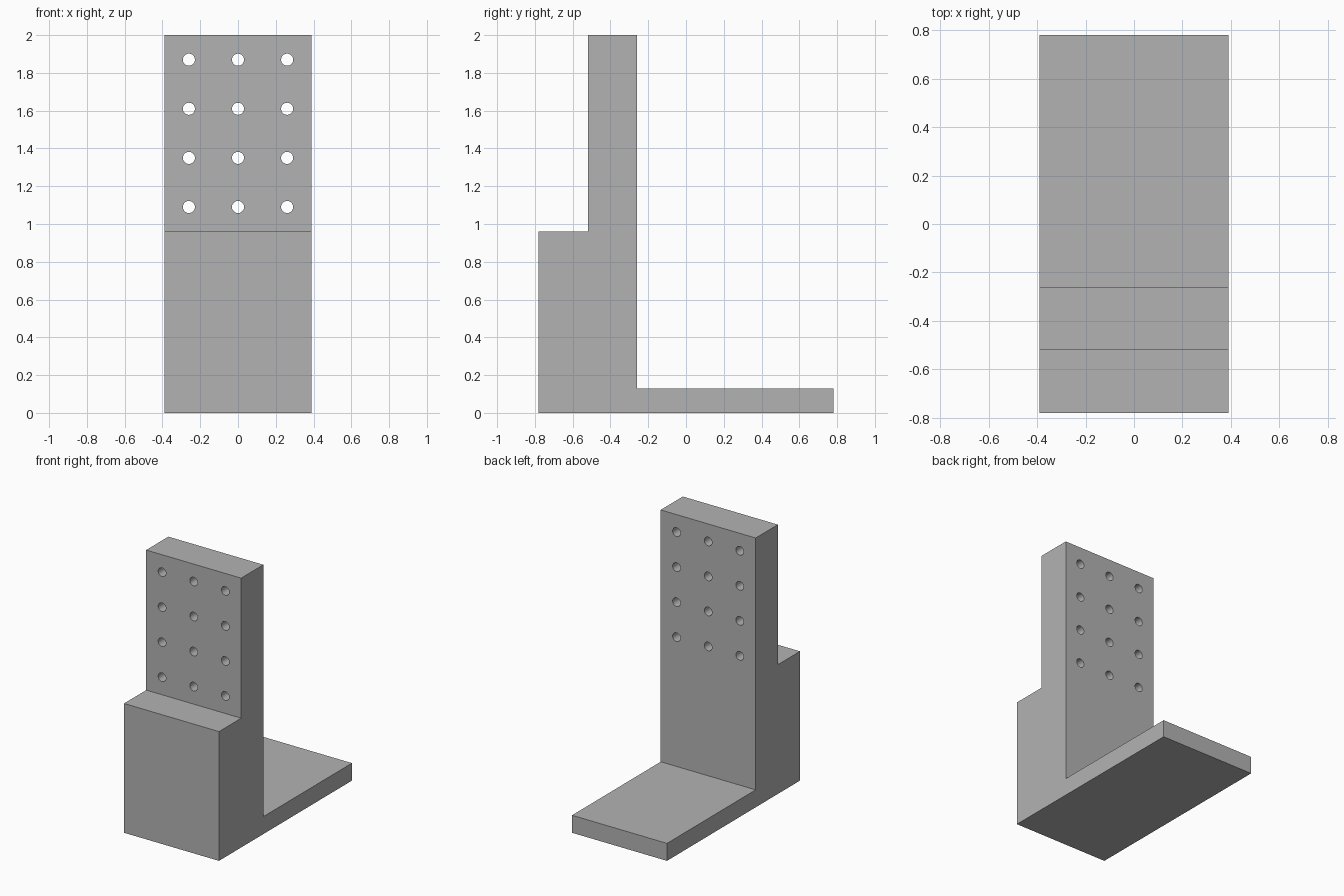
import bpy, bmesh
from math import radians
from mathutils import Matrix, Vector

if "Cube" in bpy.data.objects:
    bpy.data.objects.remove(bpy.data.objects["Cube"], do_unlink=True)

HALF_W = 0.39
PLATE_FRONT, PLATE_BACK = -0.52, -0.26

# Plain grey material
grey = bpy.data.materials.new("plain grey")
grey.use_nodes = True
colour = (0.45, 0.45, 0.45, 1)
grey.diffuse_color = colour
grey.node_tree.nodes["Principled BSDF"].inputs["Base Color"].default_value = colour


def add_object(name, bm):
    bmesh.ops.recalc_face_normals(bm, faces=bm.faces)
    mesh = bpy.data.meshes.new(name)
    bm.to_mesh(mesh)
    bm.free()
    mesh.materials.append(grey)
    obj = bpy.data.objects.new(name, mesh)
    bpy.context.collection.objects.link(obj)
    return obj


# Bracket body: stepped side profile (y, z) swept across the width
profile = [(-0.78, 0), (0.78, 0), (0.78, 0.13), (PLATE_BACK, 0.13),
           (PLATE_BACK, 2), (PLATE_FRONT, 2), (PLATE_FRONT, 0.96), (-0.78, 0.96)]
bm = bmesh.new()
side = bm.faces.new([bm.verts.new((-HALF_W, y, z)) for y, z in profile])
swept = bmesh.ops.extrude_face_region(bm, geom=[side])["geom"]
bmesh.ops.translate(bm, vec=Vector((2 * HALF_W, 0, 0)),
                    verts=[v for v in swept if isinstance(v, bmesh.types.BMVert)])
bracket = add_object("angle_bracket", bm)

# Drill pins: a grid of cylinders through the upright plate
bm = bmesh.new()
turn = Matrix.Rotation(radians(90), 4, "X")
for col in (-1, 0, 1):
    for row in range(4):
        centre = Vector((col * 0.26, (PLATE_FRONT + PLATE_BACK) / 2, 1.09 + row * 0.26))
        bmesh.ops.create_cone(bm, cap_ends=True, segments=32, radius1=0.032,
                              radius2=0.032, depth=0.4,
                              matrix=Matrix.Translation(centre) @ turn)
pins = add_object("hole_cutter", bm)
pins.hide_render = True

# Cut the holes, then discard the pins
cut = bracket.modifiers.new("screw holes", "BOOLEAN")
cut.operation = "DIFFERENCE"
cut.solver = "EXACT"
cut.object = pins
bpy.ops.object.select_all(action="DESELECT")
bracket.select_set(True)
bpy.context.view_layer.objects.active = bracket
bpy.ops.object.modifier_apply(modifier=cut.name)
bpy.data.objects.remove(pins, do_unlink=True)
bpy.ops.object.shade_smooth_by_angle(angle=radians(30))
